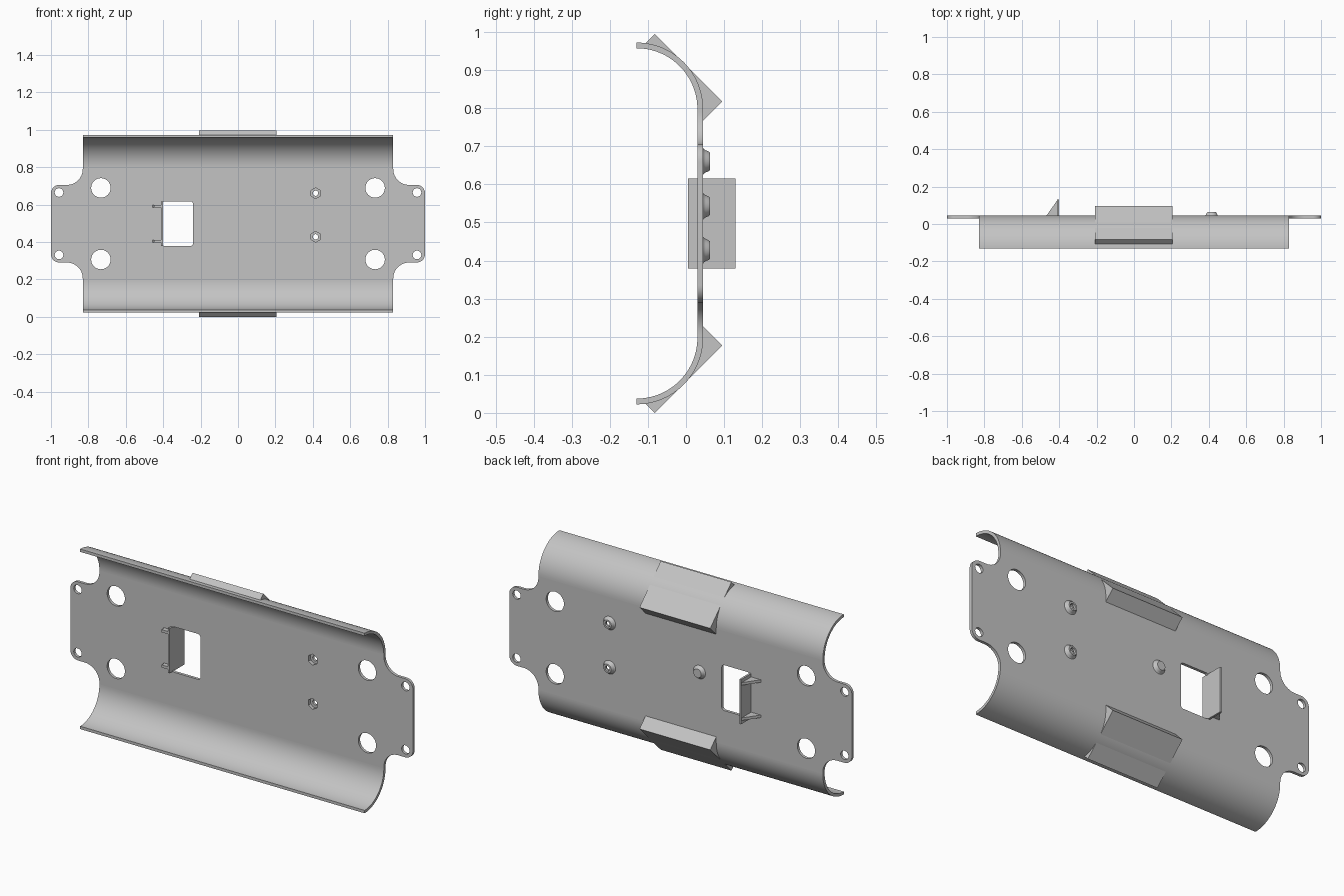
import bpy, bmesh
from math import sin, cos, pi, radians
from mathutils import Matrix

if "Cube" in bpy.data.objects:
    bpy.data.objects.remove(bpy.data.objects["Cube"], do_unlink=True)

ZC = 0.4975              # mid height
FRONT, BACK = 0.03, 0.045  # faces of the flat sheet
BEND_Y, BEND_Z = -0.13, 0.3  # bend centre, height measured from the middle
R_OUT, R_IN = 0.175, 0.16

grey = bpy.data.materials.new("light_grey")
grey.use_nodes = True
grey.diffuse_color = (0.55, 0.55, 0.55, 1)
grey.node_tree.nodes["Principled BSDF"].inputs["Base Color"].default_value = (0.55, 0.55, 0.55, 1)


def arc(cx, cy, r, start, end, n):
    angles = [radians(start + (end - start) * i / n) for i in range(n + 1)]
    return [(cx + r * cos(a), cy + r * sin(a)) for a in angles]


def circle(cx, cy, r, n=40, turn=0):
    return arc(cx, cy, r, turn, turn + 360, n)[:-1]


def smooth(ob):
    bpy.ops.object.select_all(action="DESELECT")
    ob.select_set(True)
    bpy.context.view_layer.objects.active = ob
    bpy.ops.object.shade_smooth_by_angle(angle=radians(30))


def finish(name, bm):
    bmesh.ops.recalc_face_normals(bm, faces=bm.faces)
    me = bpy.data.meshes.new(name)
    bm.to_mesh(me)
    bm.free()
    me.materials.append(grey)
    ob = bpy.data.objects.new(name, me)
    bpy.context.collection.objects.link(ob)
    smooth(ob)
    return ob


def prism(name, points, shift):
    """Extrude a closed 3D polygon along a vector."""
    bm = bmesh.new()
    face = bm.faces.new([bm.verts.new(p) for p in points])
    new = bmesh.ops.extrude_face_region(bm, geom=[face])["geom"]
    bmesh.ops.translate(bm, vec=shift, verts=[v for v in new if isinstance(v, bmesh.types.BMVert)])
    return finish(name, bm)


# Flat sheet with end tabs and all its openings
quarter = [(0.83, BEND_Z)] + arc(0.915, 0.2925, 0.085, 180, 270, 14) + arc(0.955, 0.1625, 0.045, 90, 0, 10)
right_half = quarter + [(x, -z) for x, z in reversed(quarter)]
loops = [right_half + [(-x, -z) for x, z in right_half]]
for sx in (-1, 1):
    for sz in (-1, 1):
        loops.append(circle(sx * 0.733, sz * 0.1915, 0.052))
        loops.append(circle(sx * 0.957, sz * 0.167, 0.023, 28))
BOSSES = [(0.415, 0.163), (0.415, -0.07)]
for x, z in BOSSES:
    loops.append(circle(x, z, 0.029, 6, 30))
window = []
for cx, cz, a in ((-0.255, 0.105, 0), (-0.39, 0.105, 90), (-0.39, -0.105, 180), (-0.255, -0.105, 270)):
    window += arc(cx, cz, 0.015, a, a + 90, 5)
loops.append(window)

curve = bpy.data.curves.new("flat_sheet", "CURVE")
curve.dimensions = "2D"
curve.fill_mode = "BOTH"
curve.extrude = (BACK - FRONT) / 2
for loop in loops:
    spline = curve.splines.new("POLY")
    spline.points.add(len(loop) - 1)
    for point, (x, z) in zip(spline.points, loop):
        point.co = (x, z, 0, 1)
    spline.use_cyclic_u = True
sheet = bpy.data.objects.new("flat_sheet", curve)
bpy.context.collection.objects.link(sheet)
sheet.location = (0, (FRONT + BACK) / 2, ZC)
sheet.rotation_euler = (pi / 2, 0, 0)
bpy.ops.object.select_all(action="DESELECT")
sheet.select_set(True)
bpy.context.view_layer.objects.active = sheet
bpy.ops.object.convert(target="MESH")
sheet = bpy.context.view_layer.objects.active
bm = bmesh.new()
bm.from_mesh(sheet.data)
bmesh.ops.remove_doubles(bm, verts=bm.verts, dist=0.0001)
bmesh.ops.recalc_face_normals(bm, faces=bm.faces)
bm.to_mesh(sheet.data)
bm.free()
sheet.data.materials.clear()
sheet.data.materials.append(grey)
smooth(sheet)

# Rolled edges and the flat-faced pads behind them
wing = arc(BEND_Y, BEND_Z, R_OUT, 0, 90, 32) + arc(BEND_Y, BEND_Z, R_IN, 90, 0, 32)
pad = [(-0.082, 0.4975), (0.095, 0.3205), (0.045, 0.2705)]
pad += arc(BEND_Y, BEND_Z, R_OUT - 0.004, 0, 82, 24) + [(-0.107, 0.4725)]
for label, s in (("upper", 1), ("lower", -1)):
    prism(label + "_rolled_edge", [(-0.83, y, ZC + s * z) for y, z in wing], (1.66, 0, 0))
    prism(label + "_pad", [(-0.208, y, ZC + s * z) for y, z in pad], (0.413, 0, 0))

# Upright flap beside the window, with two gussets
flap = [(-0.412, 0.005), (-0.402, 0.005), (-0.402, 0.13), (-0.412, 0.13)]
prism("window_flap", [(x, y, ZC - 0.118) for x, y in flap], (0, 0, 0.236))
gusset = [(-0.408, 0.13), (-0.468, 0.045), (-0.45, 0.02), (-0.45, 0.005), (-0.408, 0.005)]
for label, z in (("upper", 0.093), ("lower", -0.093)):
    prism(label + "_flap_gusset", [(x, y, ZC + z - 0.007) for x, y in gusset], (0, 0, 0.014))


# Flared bosses on the back
def boss(name, x, z, hole):
    outer = [(0.037, 0.044), (0.032, 0.047), (0.029, 0.052), (0.026, 0.059), (0.023, 0.063)]
    if hole:
        profile = outer + [(0.014, 0.063), (0.014, 0.05), (0.028, 0.05), (0.028, 0.044), outer[0]]
    else:
        profile = outer + [(0, 0.063)]
    bm = bmesh.new()
    verts = [bm.verts.new((r, y, 0)) for r, y in profile]
    edges = [bm.edges.new(pair) for pair in zip(verts, verts[1:])]
    bmesh.ops.spin(bm, geom=verts + edges, cent=(0, 0, 0), axis=(0, 1, 0), angle=2 * pi, steps=32)
    bmesh.ops.remove_doubles(bm, verts=bm.verts, dist=0.0001)
    bmesh.ops.transform(bm, matrix=Matrix.Translation((x, 0, ZC + z)), verts=bm.verts)
    finish(name, bm)


for label, (x, z) in zip(("upper", "lower"), BOSSES):
    boss(label + "_screw_boss", x, z, True)
boss("solid_boss", -0.11, 0.045, False)
